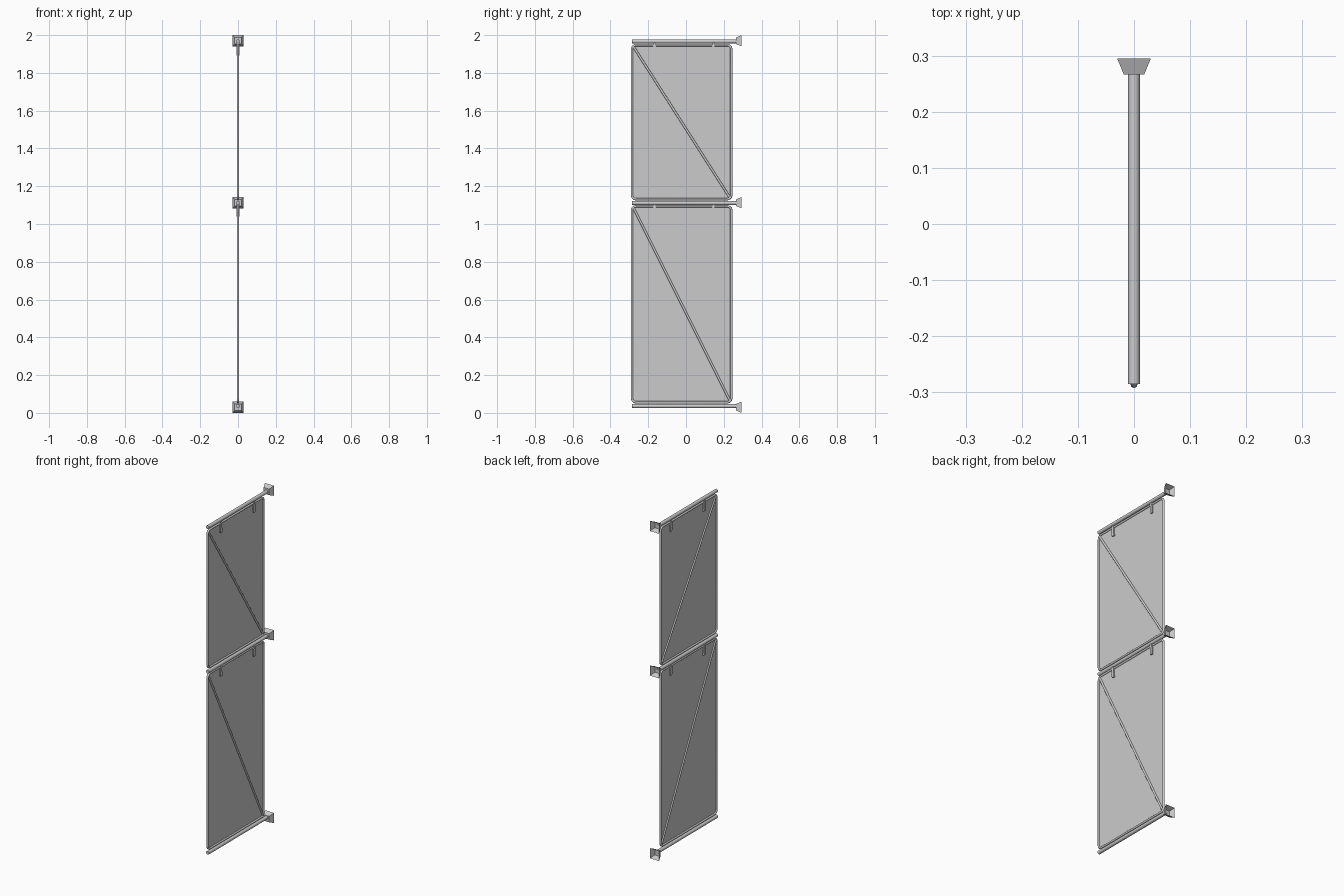
import bpy, bmesh, math
from mathutils import Vector

if "Cube" in bpy.data.objects:
    bpy.data.objects.remove(bpy.data.objects["Cube"])


def finish(bm, name, smooth=True):
    bmesh.ops.recalc_face_normals(bm, faces=bm.faces)
    me = bpy.data.meshes.new(name)
    bm.to_mesh(me)
    bm.free()
    ob = bpy.data.objects.new(name, me)
    bpy.context.collection.objects.link(ob)
    if smooth:
        bpy.ops.object.select_all(action='DESELECT')
        ob.select_set(True)
        bpy.context.view_layer.objects.active = ob
        bpy.ops.object.shade_smooth_by_angle(angle=math.radians(40))
    return ob


def rod(name, a, b, r, sides=16):
    a, b = Vector(a), Vector(b)
    bm = bmesh.new()
    bmesh.ops.create_cone(bm, cap_ends=True, segments=sides, radius1=r, radius2=r, depth=(b - a).length)
    rot = (b - a).to_track_quat('Z', 'Y').to_matrix()
    bmesh.ops.rotate(bm, verts=bm.verts, matrix=rot)
    bmesh.ops.translate(bm, verts=bm.verts, vec=(a + b) / 2)
    return finish(bm, name)


def rounded_rect(y0, y1, z0, z1, r, n=6):
    pts = []
    corners = [(y1 - r, z1 - r), (y0 + r, z1 - r), (y0 + r, z0 + r), (y1 - r, z0 + r)]
    for k, (cy, cz) in enumerate(corners):
        for i in range(n + 1):
            t = math.pi / 2 * (k + i / n)
            pts.append(Vector((0, cy + r * math.cos(t), cz + r * math.sin(t))))
    return pts


def tube_loop(name, pts, r, sides=12):
    bm = bmesh.new()
    rings = []
    n = len(pts)
    for i, p in enumerate(pts):
        tan = (pts[(i + 1) % n] - pts[i - 1]).normalized()
        side = tan.cross(Vector((1, 0, 0)))
        rings.append([bm.verts.new(p + r * (math.sin(a) * side + math.cos(a) * Vector((1, 0, 0))))
                      for a in (2 * math.pi * j / sides for j in range(sides))])
    for i in range(n):
        A, B = rings[i], rings[(i + 1) % n]
        for j in range(sides):
            k = (j + 1) % sides
            bm.faces.new((A[j], A[k], B[k], B[j]))
    return finish(bm, name)


def wall_foot(z):
    # flared square foot, hollow and open towards the wall
    bm = bmesh.new()
    rings = []
    for y, h in ((0.266, 0.018), (0.295, 0.03)):
        rings.append([bm.verts.new((sx * h, y, z + sz * h))
                      for sx, sz in ((-1, -1), (1, -1), (1, 1), (-1, 1))])
    for j in range(4):
        k = (j + 1) % 4
        bm.faces.new((rings[0][j], rings[0][k], rings[1][k], rings[1][j]))
    bm.faces.new(rings[0])
    finish(bm, "wall_foot", False)


def hanger(y, z):
    # strap with a wider lower end, hung from the bar above
    prof = [(-0.006, 0.012), (0.004, 0.012), (0.008, -0.02), (0.01, -0.053),
            (-0.004, -0.053), (-0.009, -0.045), (-0.009, -0.01)]
    bm = bmesh.new()
    f = bm.faces.new([bm.verts.new((-0.007, y + a, z + b)) for a, b in prof])
    ext = bmesh.ops.extrude_face_region(bm, geom=[f])
    bmesh.ops.translate(bm, vec=(0.014, 0, 0),
                        verts=[v for v in ext["geom"] if isinstance(v, bmesh.types.BMVert)])
    finish(bm, "hanger", False)


# horizontal bars with their wall feet
for zbar, zfoot in ((0.036, 0.03), (1.111, 1.113), (1.967, 1.97)):
    rod("cross_bar", (0, -0.285, zbar), (0, 0.268, zbar), 0.0105, 20)
    wall_foot(zfoot)

# two framed panels, each with diagonal brace and hangers
R = 0.006
for label, z0, z1 in (("lower", 0.05, 1.1), ("upper", 1.125, 1.953)):
    path = rounded_rect(-0.292 + R, 0.246 - R, z0 + R, z1 - R, 0.022)
    tube_loop(label + "_frame", path, R)
    bm = bmesh.new()
    bm.faces.new([bm.verts.new(p) for p in path])
    finish(bm, label + "_panel", False)
    rod(label + "_brace", (0, -0.279, z1 - 0.013), (0, 0.233, z0 + 0.013), R, 12)
    for y in (-0.166, 0.146):
        hanger(y, z1 - 0.008)
